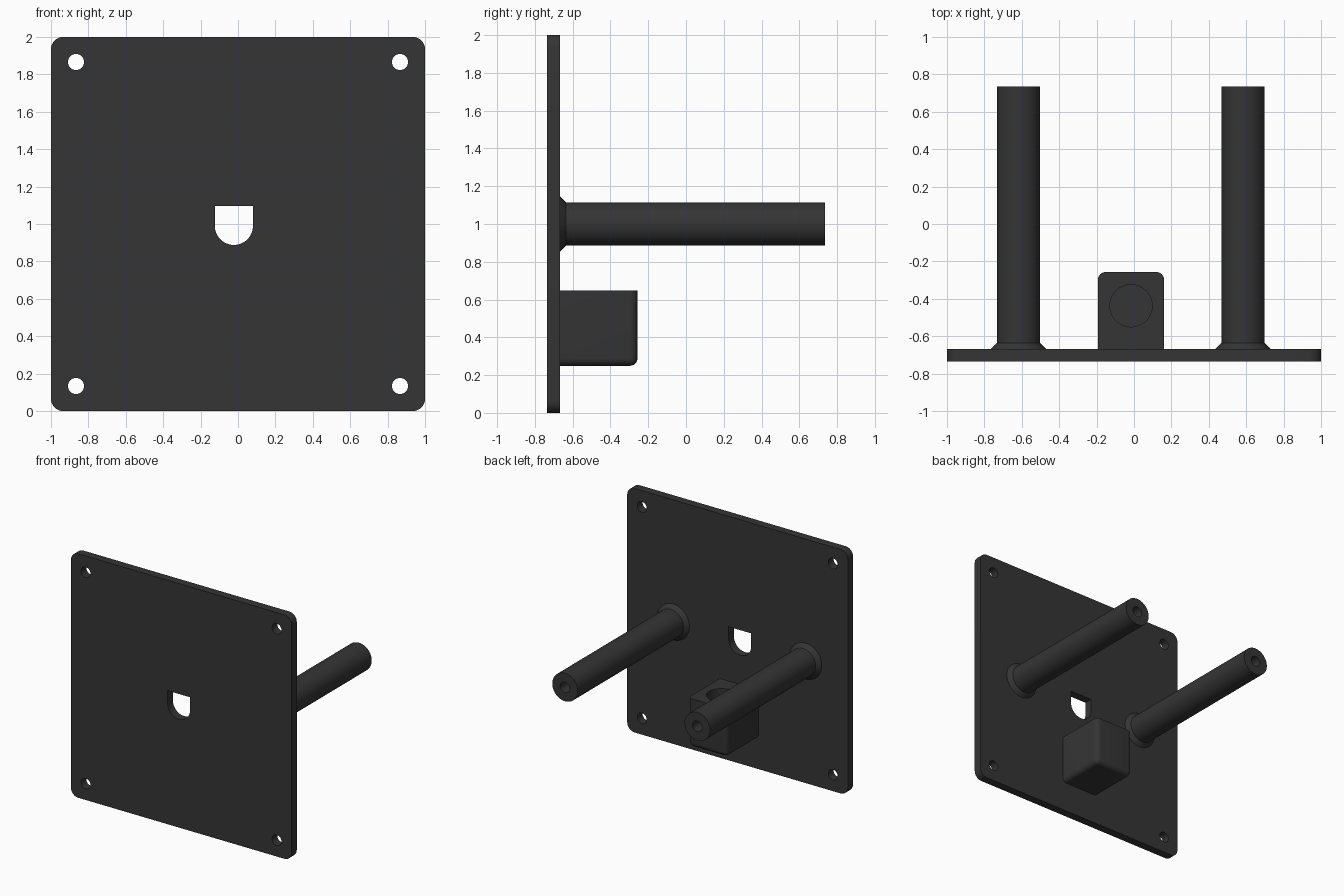
import bpy, bmesh, math
from mathutils import Matrix, Vector

if "Cube" in bpy.data.objects:
    bpy.data.objects.remove(bpy.data.objects["Cube"])

black = bpy.data.materials.new("matte_black")
black.diffuse_color = (0.035, 0.035, 0.035, 1)
black.use_nodes = True
black.node_tree.nodes["Principled BSDF"].inputs["Base Color"].default_value = black.diffuse_color


def finish(ob):
    ob.data.materials.clear()
    ob.data.materials.append(black)
    bpy.ops.object.select_all(action='DESELECT')
    ob.select_set(True)
    bpy.context.view_layer.objects.active = ob
    bpy.ops.object.shade_smooth_by_angle(angle=math.radians(35))


def mesh_object(name, bm):
    bmesh.ops.recalc_face_normals(bm, faces=bm.faces)
    me = bpy.data.meshes.new(name)
    bm.to_mesh(me)
    bm.free()
    ob = bpy.data.objects.new(name, me)
    bpy.context.collection.objects.link(ob)
    return ob


def arc(cx, cz, r, start, end, n):
    return [(cx + r * math.cos(math.radians(start + (end - start) * i / n)),
             cz + r * math.sin(math.radians(start + (end - start) * i / n)))
            for i in range(n + 1)]


# Wall plate: rounded square outline with corner holes and a D-shaped slot
R = 0.065
outline = []
for k, (sx, sz) in enumerate([(1, 1), (-1, 1), (-1, -1), (1, -1)]):
    outline += arc(sx * (1 - R), 1 + sz * (1 - R), R, 90 * k, 90 * k + 90, 8)
loops = [outline]
for x in (-0.866, 0.866):
    for z in (0.134, 1.866):
        loops.append(arc(x, z, 0.043, 0, 360, 32)[:-1])
loops.append(arc(-0.022, 0.99, 0.102, 180, 360, 24) + [(0.08, 1.095), (-0.124, 1.095)])

bm = bmesh.new()
edges = []
for loop in loops:
    vs = [bm.verts.new((x, -0.735, z)) for x, z in loop]
    edges += [bm.edges.new((vs[i - 1], vs[i])) for i in range(len(vs))]
bmesh.ops.triangle_fill(bm, edges=edges, use_beauty=True, normal=(0, -1, 0))
ext = bmesh.ops.extrude_face_region(bm, geom=bm.faces[:], use_keep_orig=True)
bmesh.ops.translate(bm, vec=(0, 0.068, 0),
                    verts=[g for g in ext["geom"] if isinstance(g, bmesh.types.BMVert)])
finish(mesh_object("wall_plate", bm))


# Pegs: turned profile (radius, y) with flared foot and bored end
profile = [(0, -0.70), (0.148, -0.70), (0.148, -0.668), (0.115, -0.635),
           (0.115, 0.735), (0.043, 0.735), (0.043, 0.43), (0, 0.43)]
for name, x in (("left_peg", -0.617), ("right_peg", 0.583)):
    bm = bmesh.new()
    vs = [bm.verts.new((x + r, y, 1.0)) for r, y in profile]
    es = [bm.edges.new(p) for p in zip(vs, vs[1:])]
    bmesh.ops.spin(bm, geom=vs + es, cent=(x, 0, 1.0), axis=(0, 1, 0),
                   angle=2 * math.pi, steps=64, use_merge=True)
    bmesh.ops.remove_doubles(bm, verts=bm.verts, dist=1e-5)
    finish(mesh_object(name, bm))

# Holder block: rounded on the outer and lower edges, sharp on top
bm = bmesh.new()
bmesh.ops.create_cube(bm, size=1, matrix=Matrix.Translation((-0.016, -0.469, 0.449))
                      @ Matrix.Diagonal((0.353, 0.424, 0.4, 1)))
rounded = []
for e in bm.edges:
    mid = (e.verts[0].co + e.verts[1].co) / 2
    at_plate = mid.y < -0.65
    at_top = mid.z > 0.64
    if not at_plate and not at_top:
        rounded.append(e)
bmesh.ops.bevel(bm, geom=rounded, offset=0.04, segments=6, profile=0.5, affect='EDGES')
block = mesh_object("holder_block", bm)

# Round socket in the top of the block
bm = bmesh.new()
bmesh.ops.create_cone(bm, cap_ends=True, segments=64, radius1=0.113, radius2=0.113,
                      depth=0.4, matrix=Matrix.Translation((-0.016, -0.437, 0.55)))
cutter = mesh_object("socket_cutter", bm)
cutter.hide_render = True
mod = block.modifiers.new("socket", 'BOOLEAN')
mod.operation = 'DIFFERENCE'
mod.solver = 'EXACT'
mod.object = cutter
bpy.context.view_layer.objects.active = block
bpy.ops.object.modifier_apply(modifier=mod.name)
bpy.data.objects.remove(cutter)
finish(block)
